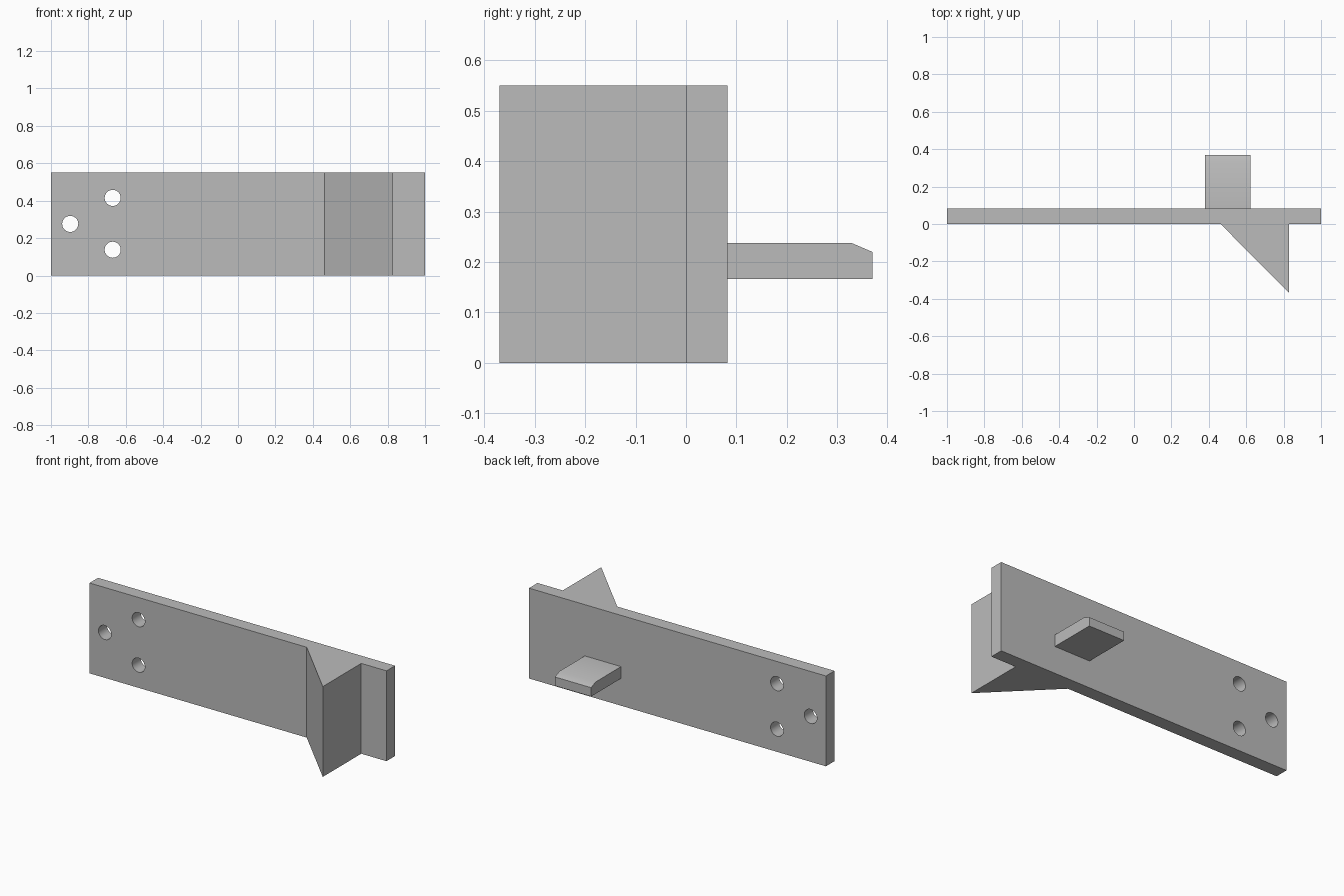
import bpy
import bmesh
from mathutils import Matrix, Vector

cube = bpy.data.objects.get("Cube")
if cube:
    bpy.data.objects.remove(cube, do_unlink=True)

GREY = (0.5, 0.5, 0.5, 1)
grey = bpy.data.materials.new("plain grey")
grey.use_nodes = True
grey.diffuse_color = GREY
grey.node_tree.nodes["Principled BSDF"].inputs["Base Color"].default_value = GREY

HEIGHT = 0.55
THICK = 0.082


def finish(name, bm):
    bmesh.ops.recalc_face_normals(bm, faces=bm.faces)
    mesh = bpy.data.meshes.new(name)
    bm.to_mesh(mesh)
    bm.free()
    mesh.materials.append(grey)
    obj = bpy.data.objects.new(name, mesh)
    bpy.context.collection.objects.link(obj)
    return obj


def prism(name, points, direction):
    """Extrude a flat outline along a direction."""
    bm = bmesh.new()
    face = bm.faces.new([bm.verts.new(p) for p in points])
    ext = bmesh.ops.extrude_face_region(bm, geom=[face], use_keep_orig=True)
    moved = [g for g in ext["geom"] if isinstance(g, bmesh.types.BMVert)]
    bmesh.ops.translate(bm, verts=moved, vec=Vector(direction))
    return finish(name, bm)


def smooth(obj):
    bpy.ops.object.select_all(action="DESELECT")
    obj.select_set(True)
    bpy.context.view_layer.objects.active = obj
    bpy.ops.object.shade_smooth_by_angle()


# Long flat plate
plate = prism("back_plate", [(-1, 0, 0), (1, 0, 0), (1, THICK, 0), (-1, THICK, 0)],
              (0, 0, HEIGHT))

# Three screw holes drilled through the plate
bm = bmesh.new()
for x, z in ((-0.897, 0.276), (-0.67, 0.415), (-0.67, 0.138)):
    place = Matrix.Translation((x, THICK / 2, z)) @ Matrix.Rotation(1.570796, 4, "X")
    bmesh.ops.create_cone(bm, cap_ends=True, segments=32, radius1=0.043,
                          radius2=0.043, depth=0.3, matrix=place)
cutter = finish("hole_cutter", bm)
cutter.hide_render = True
drill = plate.modifiers.new("screw_holes", "BOOLEAN")
drill.operation = "DIFFERENCE"
drill.solver = "EXACT"
drill.object = cutter
bpy.context.view_layer.objects.active = plate
bpy.ops.object.modifier_apply(modifier=drill.name)
bpy.data.objects.remove(cutter, do_unlink=True)
smooth(plate)

# Triangular wedge on the front
prism("front_wedge", [(0.463, 0, 0), (0.83, 0, 0), (0.83, -0.37, 0)], (0, 0, HEIGHT))

# Tab on the back with a sloped upper tip
tab = prism("rear_tab", [(0.38, y, z) for y, z in (
    (THICK, 0.166), (0.37, 0.166), (0.37, 0.22), (0.328, 0.238), (THICK, 0.238))],
    (0.244, 0, 0))
smooth(tab)
